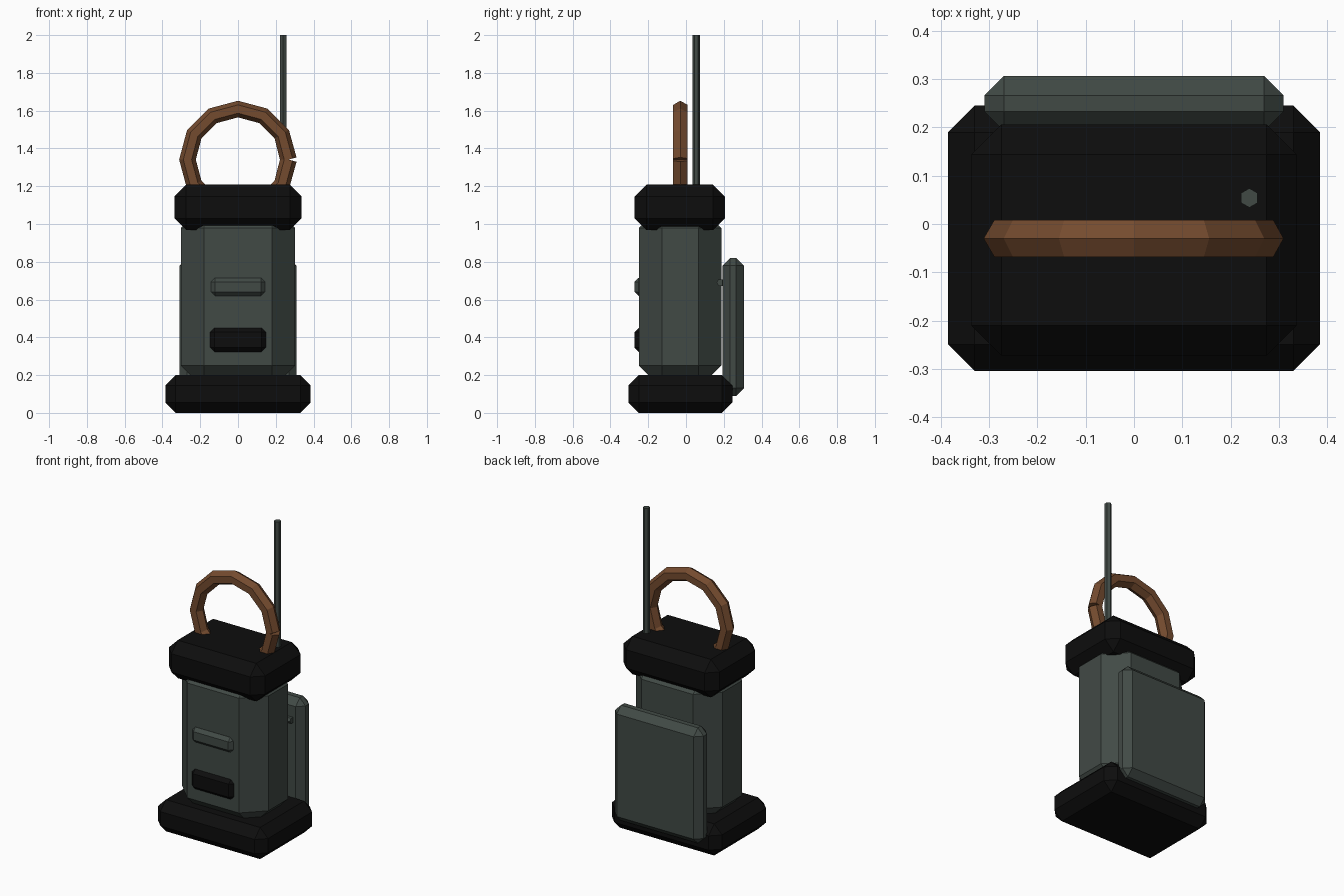
import bpy, bmesh, math
from mathutils import Vector

if "Cube" in bpy.data.objects:
    bpy.data.objects.remove(bpy.data.objects["Cube"])


def material(name, rgb):
    m = bpy.data.materials.new(name)
    m.diffuse_color = (*rgb, 1)
    m.use_nodes = True
    m.node_tree.nodes["Principled BSDF"].inputs["Base Color"].default_value = m.diffuse_color
    return m


BLACK = material("black rubber", (0.004, 0.004, 0.004))
GREEN = material("grey green", (0.053, 0.068, 0.060))
BROWN = material("brown leather", (0.175, 0.070, 0.028))


def finish(bm, name, mat):
    bmesh.ops.recalc_face_normals(bm, faces=bm.faces)
    me = bpy.data.meshes.new(name)
    bm.to_mesh(me)
    bm.free()
    me.materials.append(mat)
    ob = bpy.data.objects.new(name, me)
    bpy.context.collection.objects.link(ob)
    return ob


def chamfer_box(name, mat, lo, hi, bevel):
    """Box between two corners with a flat chamfer on every edge."""
    lo, hi = Vector(lo), Vector(hi)
    bm = bmesh.new()
    bmesh.ops.create_cube(bm, size=1)
    for v in bm.verts:
        v.co = (lo + hi) / 2 + v.co * (hi - lo)
    bmesh.ops.bevel(bm, geom=bm.edges[:], offset=bevel, segments=1,
                    affect='EDGES', clamp_overlap=True)
    return finish(bm, name, mat)


def tube(name, mat, path, radius, up, sides=6):
    """Open-path tube; 'up' is a constant direction across the path."""
    up = Vector(up)
    path = [Vector(p) for p in path]
    bm = bmesh.new()
    rings = []
    for i, p in enumerate(path):
        t = (path[min(i + 1, len(path) - 1)] - path[max(i - 1, 0)]).normalized()
        side = t.cross(up).normalized()
        rings.append([bm.verts.new(p + radius * (side * math.cos(a) + up * math.sin(a)))
                      for a in (2 * math.pi * k / sides for k in range(sides))])
    for r0, r1 in zip(rings, rings[1:]):
        for k in range(sides):
            n = (k + 1) % sides
            bm.faces.new((r0[k], r0[n], r1[n], r1[k]))
    bm.faces.new(rings[0][::-1])
    bm.faces.new(rings[-1])
    return finish(bm, name, mat)


# Main case with rubber ends
chamfer_box("base", BLACK, (-0.385, -0.305, 0), (0.385, 0.245, 0.2), 0.055)
chamfer_box("body", GREEN, (-0.303, -0.25, 0.13), (0.303, 0.188, 1.10), 0.122)
chamfer_box("top_cap", BLACK, (-0.337, -0.272, 0.968), (0.337, 0.206, 1.208), 0.062)

# Back plate and its hinge bar
chamfer_box("back_plate", GREEN, (-0.31, 0.192, 0.09), (0.31, 0.307, 0.82), 0.041)
tube("hinge_bar", GREEN, [(-0.25, 0.182, 0.69), (0.25, 0.182, 0.69)], 0.02, (0, 0, 1))

# Front details
chamfer_box("front_button", GREEN, (-0.143, -0.272, 0.62), (0.143, -0.20, 0.715), 0.021)
chamfer_box("front_grille", BLACK, (-0.148, -0.272, 0.322), (0.148, -0.20, 0.45), 0.023)

# Ring handle, its open ends meeting at the right
ring = [(0.2675 * math.cos(math.radians(30 * i)), -0.03,
         1.341 + 0.2675 * math.sin(math.radians(30 * i))) for i in range(13)]
tube("ring_handle", BROWN, ring, 0.044, (0, 1, 0))

# Antenna
tube("antenna", GREEN, [(0.239, 0.054, 1.15), (0.239, 0.054, 2.0)], 0.02, (1, 0, 0))
